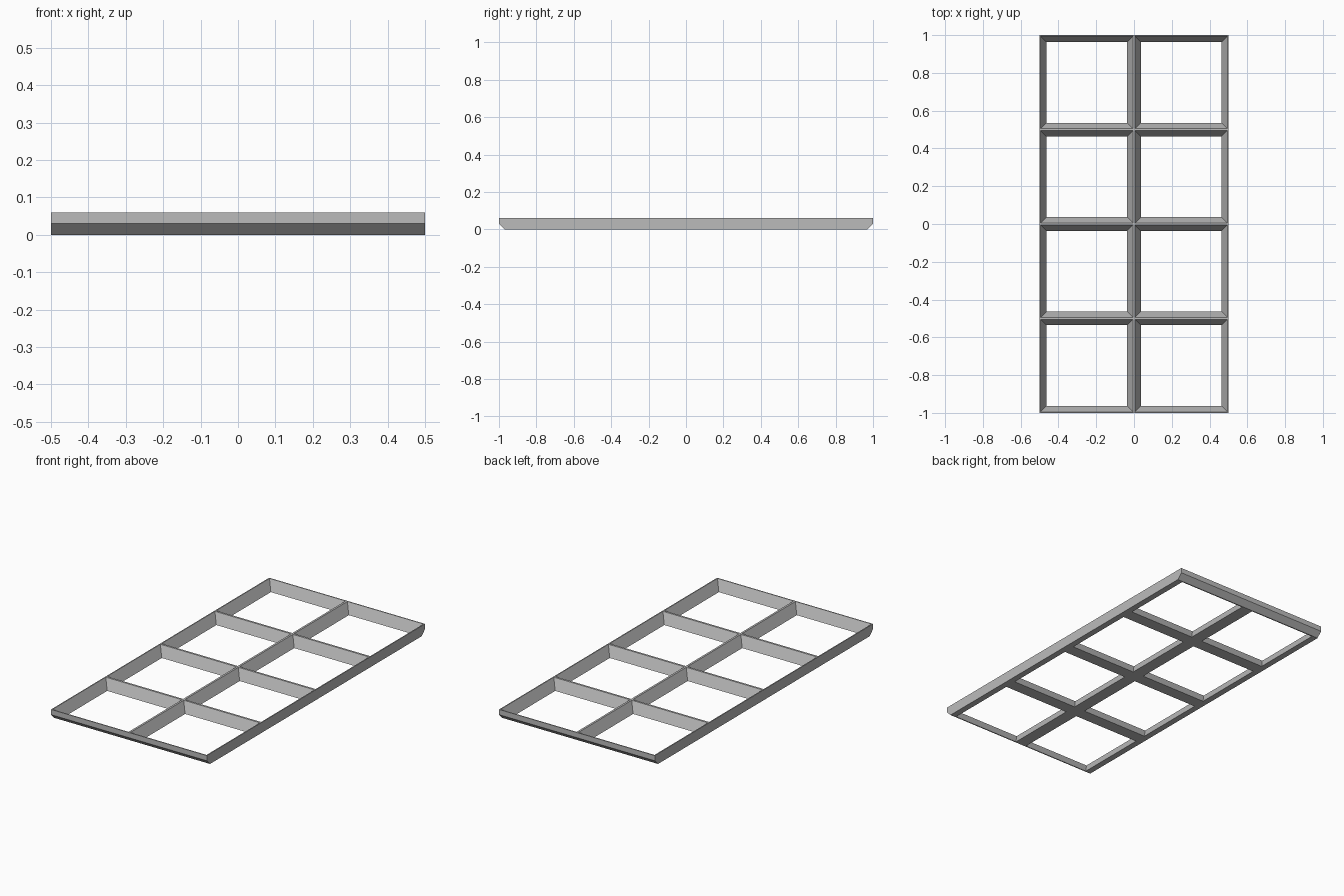
import bpy, bmesh, math
from mathutils import Matrix

WIDTH, LENGTH, HEIGHT = 1.0, 2.0, 0.06
CELL = 0.5
BEVEL = 0.03          # underside bevel on the two short ends
BASE_INSET = 0.036    # half width of a bar at the bottom
TOP_INSET = 0.006     # half width of a bar at the top
OVERLAP = 0.01

cube = bpy.data.objects.get("Cube")
if cube:
    bpy.data.objects.remove(cube, do_unlink=True)

grey = bpy.data.materials.new("frame grey")
grey.use_nodes = True
colour = (0.5, 0.5, 0.5, 1)
grey.diffuse_color = colour
grey.node_tree.nodes["Principled BSDF"].inputs["Base Color"].default_value = colour


def make_object(name, bm):
    bmesh.ops.recalc_face_normals(bm, faces=bm.faces)
    mesh = bpy.data.meshes.new(name)
    bm.to_mesh(mesh)
    bm.free()
    mesh.materials.append(grey)
    obj = bpy.data.objects.new(name, mesh)
    bpy.context.collection.objects.link(obj)
    return obj


# Slab: end-bevelled side profile swept across the width
bm = bmesh.new()
half = LENGTH / 2
profile = [(-half, HEIGHT), (-half, BEVEL), (BEVEL - half, 0),
           (half - BEVEL, 0), (half, BEVEL), (half, HEIGHT)]
side = bm.faces.new([bm.verts.new((-WIDTH / 2, y, z)) for y, z in profile])
swept = bmesh.ops.extrude_face_region(bm, geom=[side])["geom"]
bmesh.ops.translate(bm, vec=(WIDTH, 0, 0),
                    verts=[v for v in swept if isinstance(v, bmesh.types.BMVert)])
frame = make_object("grid_frame", bm)

# Cutter: one tapered square opening per cell
slope = (BASE_INSET - TOP_INSET) / HEIGHT


def radius(z):
    return (CELL / 2 - BASE_INSET + slope * z) * math.sqrt(2)


bm = bmesh.new()
for col in range(2):
    for row in range(4):
        centre = ((col - 0.5) * CELL, (row - 1.5) * CELL, HEIGHT / 2)
        bmesh.ops.create_cone(
            bm, cap_ends=True, segments=4,
            radius1=radius(-OVERLAP), radius2=radius(HEIGHT + OVERLAP),
            depth=HEIGHT + 2 * OVERLAP,
            matrix=Matrix.Translation(centre) @ Matrix.Rotation(math.pi / 4, 4, "Z"))
cutter = make_object("opening_cutter", bm)
cutter.hide_render = True

# Cut the openings, then discard the cutter
cut = frame.modifiers.new("openings", "BOOLEAN")
cut.operation = "DIFFERENCE"
cut.solver = "EXACT"
cut.object = cutter
bpy.context.view_layer.objects.active = frame
frame.select_set(True)
bpy.ops.object.modifier_apply(modifier=cut.name)
bpy.data.objects.remove(cutter, do_unlink=True)
